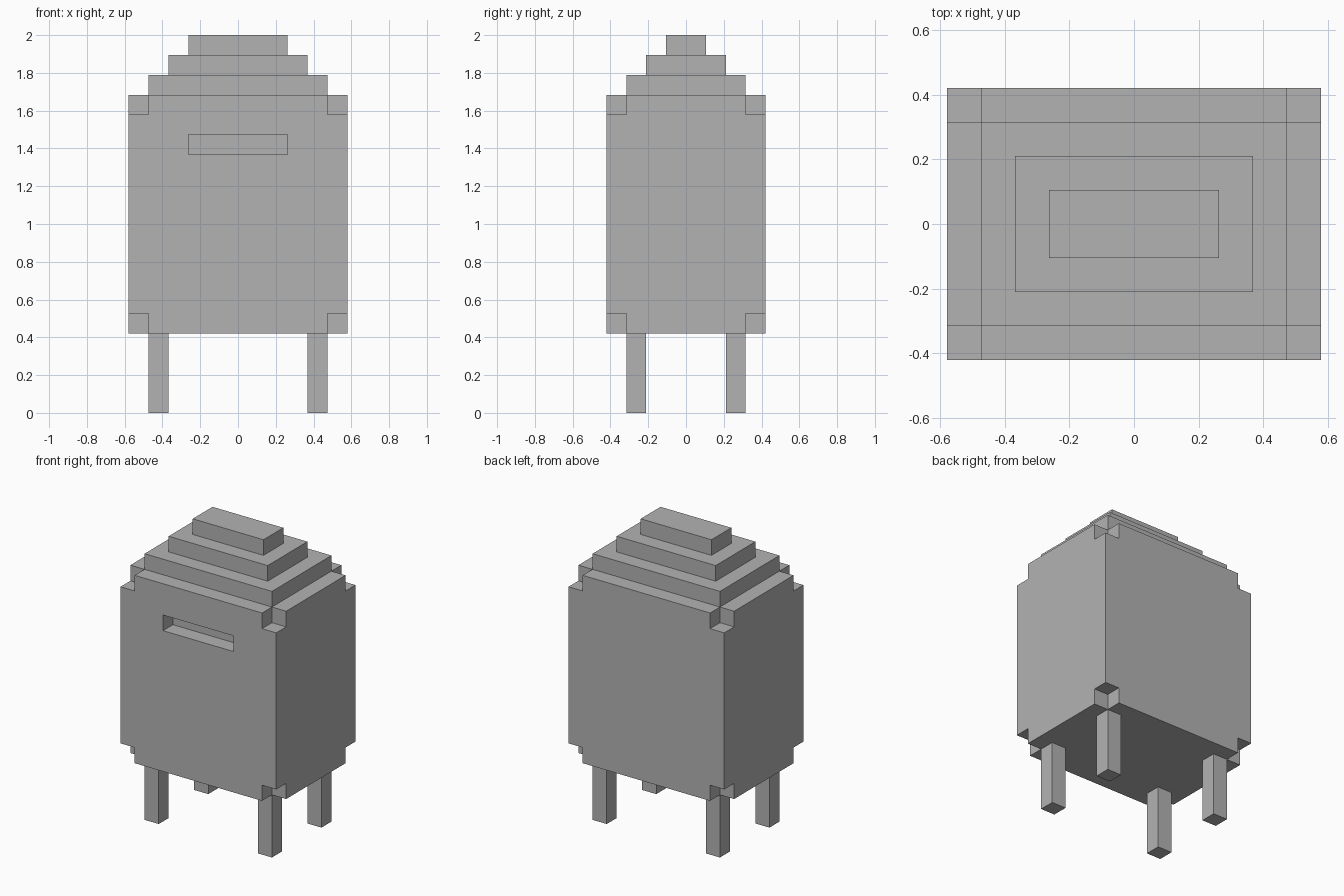
import bpy
import bmesh
from mathutils import Vector

U = 2 / 19  # one block

cube = bpy.data.objects.get("Cube")
if cube:
    bpy.data.objects.remove(cube, do_unlink=True)

grey = bpy.data.materials.new("plain_grey")
grey.use_nodes = True
grey.diffuse_color = (0.45, 0.45, 0.45, 1)
grey.node_tree.nodes["Principled BSDF"].inputs["Base Color"].default_value = (0.45, 0.45, 0.45, 1)


def add_box(bm, low, high):
    """Add a box between two corners given in blocks."""
    low, high = Vector(low) * U, Vector(high) * U
    verts = bmesh.ops.create_cube(bm, size=1)["verts"]
    for v in verts:
        v.co = (low + high) / 2 + v.co * (high - low)


def make_object(name, boxes):
    bm = bmesh.new()
    for low, high in boxes:
        add_box(bm, low, high)
    mesh = bpy.data.meshes.new(name)
    bm.to_mesh(mesh)
    bm.free()
    mesh.materials.append(grey)
    obj = bpy.data.objects.new(name, mesh)
    bpy.context.collection.objects.link(obj)
    return obj


# Body with notched corners and a front slot
body = make_object("body", [((-5.5, -4, 4), (5.5, 4, 16))])
cuts = [((-2.5, -5, 13), (2.5, -3, 14))]
for x in (-5.5, 5.5):
    for y in (-4, 4):
        for z in (4, 16):
            cuts.append(((x - 1, y - 1, z - 1), (x + 1, y + 1, z + 1)))
cutter = make_object("notch_cutter", cuts)
cutter.hide_render = True
cutter.hide_viewport = True
cutter.display_type = "WIRE"
notches = body.modifiers.new("notches", "BOOLEAN")
notches.operation = "DIFFERENCE"
notches.solver = "EXACT"
notches.object = cutter

# Apply the cut so the helper can go
bpy.context.view_layer.update()
evaluated = body.evaluated_get(bpy.context.evaluated_depsgraph_get())
cut_mesh = bpy.data.meshes.new_from_object(evaluated)
body.modifiers.clear()
body.data = cut_mesh
bpy.data.objects.remove(cutter, do_unlink=True)

# Stepped roof
for i, name in enumerate(("lower_roof_step", "middle_roof_step", "top_roof_step")):
    x, y = 4.5 - i, 3 - i
    make_object(name, [((-x, -y, 16 + i), (x, y, 17 + i))])

# Four legs
for side, x in (("right", -4), ("left", 4)):
    for end, y in (("front", -2.5), ("back", 2.5)):
        make_object(f"{end}_{side}_leg", [((x - 0.5, y - 0.5, 0), (x + 0.5, y + 0.5, 4))])
